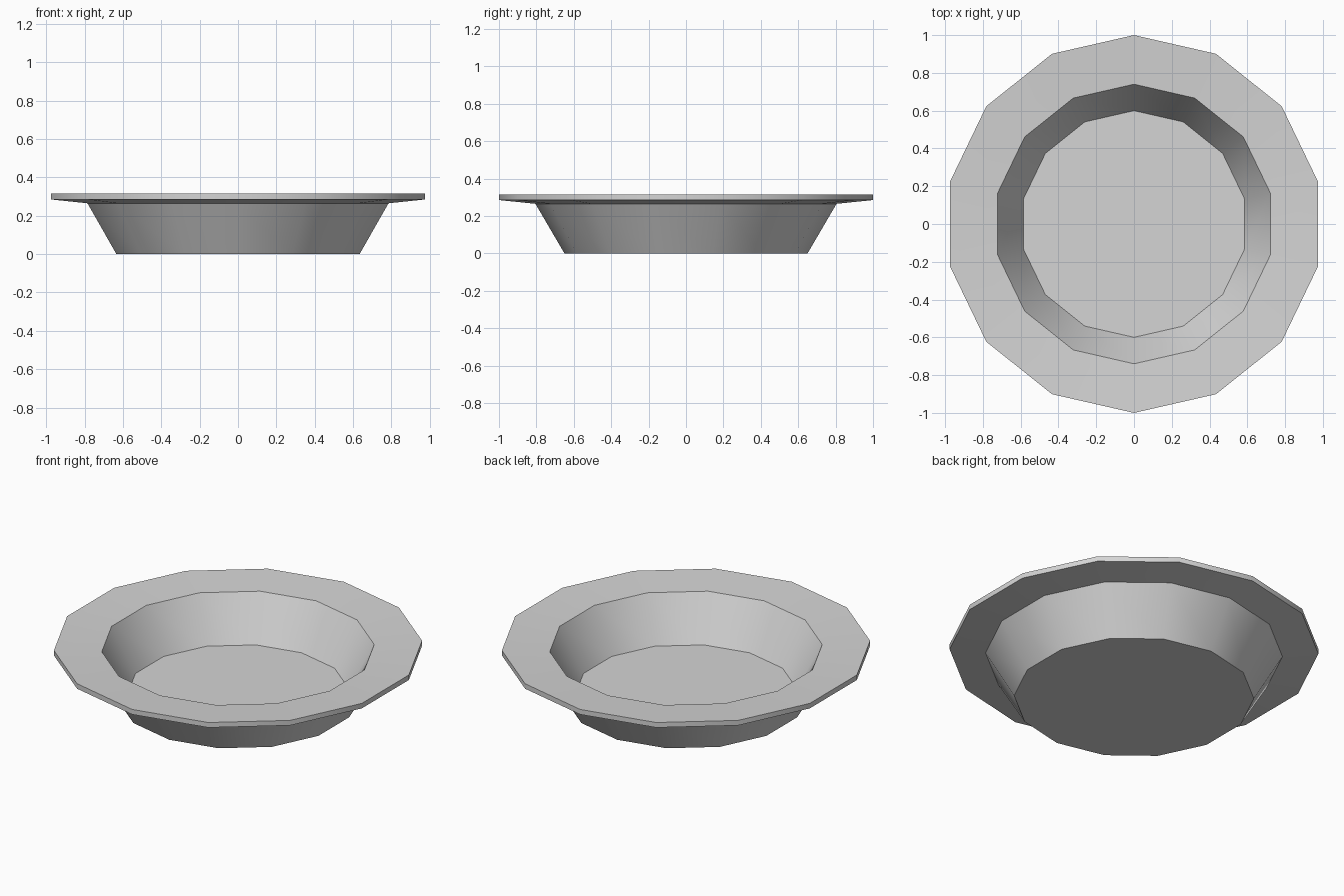
import bpy
import bmesh
import math

SIDES = 14
# Outline of the wall and rim as (radius, height), from the floor over the rim to the base
PROFILE = [(0.60, 0.043), (0.74, 0.30), (1.0, 0.315),
           (1.0, 0.285), (0.805, 0.265), (0.65, 0.0)]

cube = bpy.data.objects.get("Cube")
if cube:
    bpy.data.objects.remove(cube, do_unlink=True)

# Single pale grey material
grey = bpy.data.materials.new("pale_grey")
grey.use_nodes = True
colour = (0.66, 0.66, 0.66, 1.0)
grey.diffuse_color = colour
grey.node_tree.nodes["Principled BSDF"].inputs["Base Color"].default_value = colour


def ring(bm, radius, height):
    """Ring of vertices with one corner pointing to the back."""
    angles = [math.pi / 2 + math.tau * i / SIDES for i in range(SIDES)]
    return [bm.verts.new((radius * math.cos(a), radius * math.sin(a), height))
            for a in angles]


# Dish: wall and rim bands, closed by the floor and the base
bm = bmesh.new()
rings = [ring(bm, r, z) for r, z in PROFILE]
for a, b in zip(rings, rings[1:]):
    for i in range(SIDES):
        j = (i + 1) % SIDES
        bm.faces.new((a[i], b[i], b[j], a[j]))
bm.faces.new(rings[0])
bm.faces.new(reversed(rings[-1]))
bmesh.ops.recalc_face_normals(bm, faces=bm.faces)
mesh = bpy.data.meshes.new("dish")
bm.to_mesh(mesh)
bm.free()
mesh.materials.append(grey)

dish = bpy.data.objects.new("dish", mesh)
bpy.context.collection.objects.link(dish)

# Smooth around the circle, sharp between floor, wall and rim
bpy.ops.object.select_all(action='DESELECT')
dish.select_set(True)
bpy.context.view_layer.objects.active = dish
bpy.ops.object.shade_smooth_by_angle(angle=math.radians(30))
